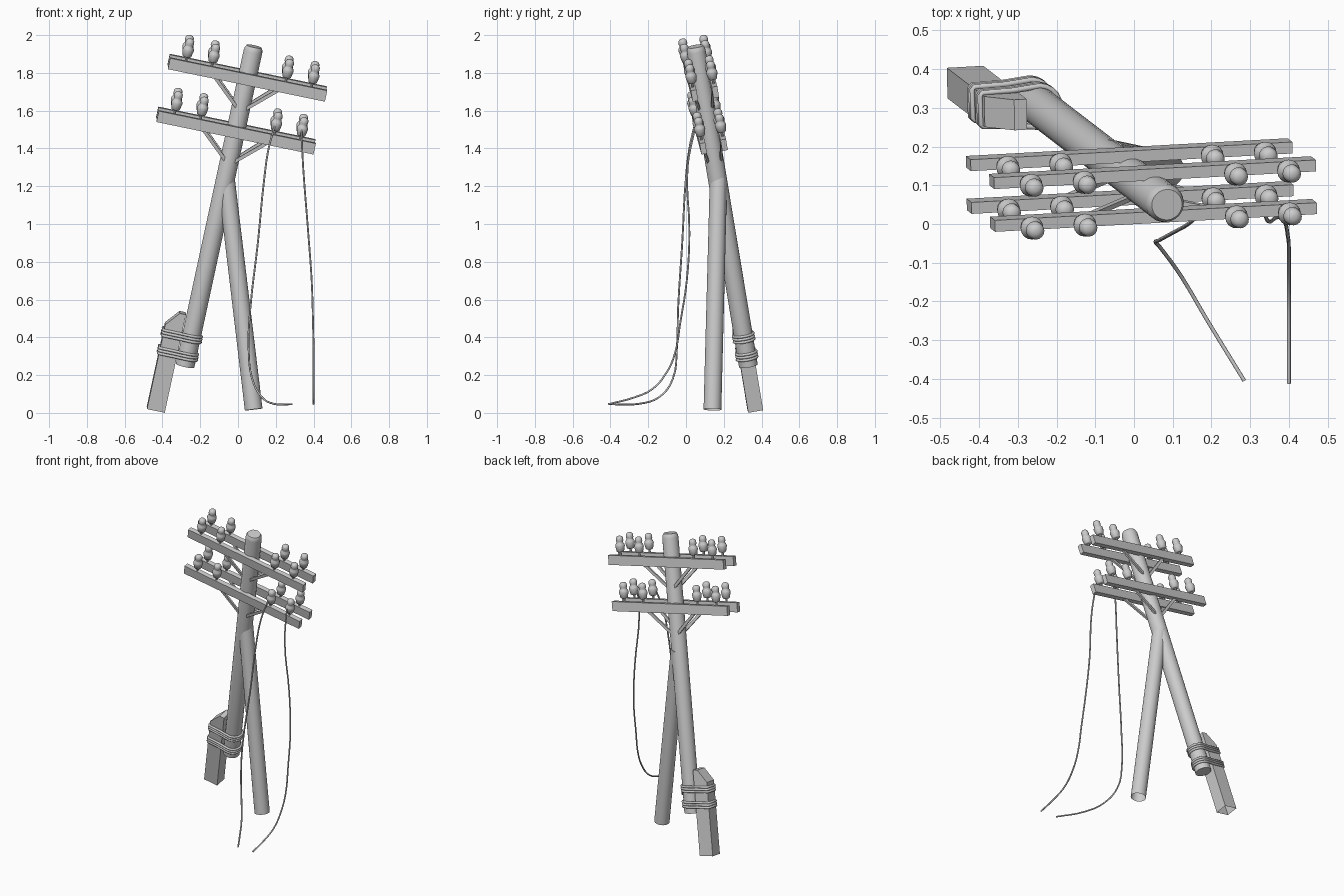
import bpy, bmesh, math
from mathutils import Vector, Matrix

if "Cube" in bpy.data.objects:
    bpy.data.objects.remove(bpy.data.objects["Cube"])

# Leaning frame shared by pole, arms and stub: u across, v back, d along the pole
BASE = Vector((-0.28, 0.33, 0.25))
D = (Vector((0.085, 0.05, 1.94)) - BASE).normalized()
U = Vector((1, 0, 0))
U = (U - D * U.dot(D)).normalized()
U = (U + 0.02 * D.cross(U)).normalized()
V = D.cross(U)


def frame(origin, u, v, d):
    m = Matrix((u, v, d)).transposed().to_4x4()
    m.translation = origin
    return m


POLE = frame(BASE, U, V, D)


def finish(name, bm, matrix, smooth=None):
    bmesh.ops.recalc_face_normals(bm, faces=bm.faces)
    bm.transform(matrix)
    me = bpy.data.meshes.new(name)
    bm.to_mesh(me)
    bm.free()
    ob = bpy.data.objects.new(name, me)
    bpy.context.collection.objects.link(ob)
    if smooth:
        bpy.ops.object.select_all(action='DESELECT')
        ob.select_set(True)
        bpy.context.view_layer.objects.active = ob
        bpy.ops.object.shade_smooth_by_angle(angle=math.radians(smooth))
    return ob


def lathe(name, profile, matrix, sides=24, cap_bottom=True, smooth=40):
    bm = bmesh.new()
    rings = [[bm.verts.new((r * math.cos(2 * math.pi * i / sides),
                            r * math.sin(2 * math.pi * i / sides), z))
              for i in range(sides)] for r, z in profile]
    for a, b in zip(rings, rings[1:]):
        for i in range(sides):
            j = (i + 1) % sides
            bm.faces.new((a[i], a[j], b[j], b[i]))
    bm.faces.new(rings[-1])
    if cap_bottom:
        bm.faces.new(rings[0][::-1])
    return finish(name, bm, matrix, smooth)


def box(name, size, matrix):
    bm = bmesh.new()
    bmesh.ops.create_cube(bm, size=1)
    bmesh.ops.scale(bm, vec=size, verts=bm.verts)
    return finish(name, bm, matrix)


def tube(name, points, radius, cyclic=False, curved=False):
    cu = bpy.data.curves.new(name, 'CURVE')
    cu.dimensions = '3D'
    cu.bevel_depth = radius
    cu.bevel_resolution = 2
    cu.use_fill_caps = not cyclic
    if curved:
        sp = cu.splines.new('BEZIER')
        sp.resolution_u = 4
        sp.bezier_points.add(len(points) - 1)
        for bp, p in zip(sp.bezier_points, points):
            bp.co = p
            bp.handle_left_type = bp.handle_right_type = 'AUTO'
    else:
        sp = cu.splines.new('POLY')
        sp.points.add(len(points) - 1)
        for pt, p in zip(sp.points, points):
            pt.co = (*p, 1)
    sp.use_cyclic_u = cyclic
    ob = bpy.data.objects.new(name, cu)
    bpy.context.collection.objects.link(ob)


# Main pole with a chamfered top
lathe("main_pole", [(0.05, 0), (0.05, 1.725), (0.047, 1.74), (0.04, 1.752)], POLE)

# Diagonal prop, its top buried in the main pole
foot, head = Vector((0.083, 0.14, 0.018)), Vector((-0.063, 0.172, 1.24))
axis = head - foot
lathe("prop_pole", [(0.047, 0), (0.046, axis.length)],
      Matrix.Translation(foot) @ axis.to_track_quat('Z', 'Y').to_matrix().to_4x4(),
      cap_bottom=False)

# Square stub post with a sloped top and an open foot
bm = bmesh.new()
outline = [(-0.151, -0.263), (-0.055, -0.263), (-0.055, 0.275), (-0.088, 0.275), (-0.151, 0.20)]
front = [bm.verts.new((u, -0.04, s)) for u, s in outline]
back = [bm.verts.new((u, 0.04, s)) for u, s in outline]
bm.faces.new(front)
bm.faces.new(back[::-1])
for i in range(1, 5):
    j = (i + 1) % 5
    bm.faces.new((front[i], front[j], back[j], back[i]))
finish("stub_post", bm, POLE)

# Wire lashings around stub and pole
loop = [(-0.155, 0.036), (-0.148, 0.044), (-0.07, 0.046)]
loop += [(0.054 * math.cos(a), 0.054 * math.sin(a))
         for a in (math.radians(105 - 17.5 * k) for k in range(13))]
loop += [(u, -v) for u, v in loop[2::-1]]
for band, s0 in (("lower", 0.057), ("upper", 0.155)):
    for k in (-1, 0, 1):
        tube(f"{band}_lashing", [POLE @ Vector((u, v, s0 + 0.015 * k)) for u, v in loop],
             0.0075, cyclic=True)

# Crossarms in pairs, with insulators, pins and struts
bell = [(0.018, 0.022), (0.023, 0.026), (0.030, 0.060), (0.028, 0.070), (0.021, 0.080),
        (0.0205, 0.086), (0.0235, 0.094), (0.022, 0.110), (0.015, 0.119), (0.006, 0.122)]
for level, s in (("lower", 1.29), ("upper", 1.58)):
    for side, vs in (("front", -1), ("back", 1)):
        tag = f"{level}_{side}"
        box(f"{tag}_crossarm", (0.85, 0.03, 0.06),
            POLE @ Matrix.Translation((0, 0.056 * vs, s)))
        for u in (-0.34, -0.2, 0.2, 0.34):
            m = POLE @ Matrix.Translation((u, 0.056 * vs, s + 0.03))
            lathe(f"{tag}_insulator", bell, m, 16)
            lathe(f"{tag}_pin", [(0.007, -0.01), (0.007, 0.03)], m, 8)
        for us in (-1, 1):
            a = POLE @ Vector((0.025 * us, 0.034 * vs, s - 0.16))
            b = POLE @ Vector((0.175 * us, 0.054 * vs, s - 0.02))
            z = (b - a).normalized()
            y = (V - z * V.dot(z)).normalized()
            box(f"{tag}_strut", (0.018, 0.012, (b - a).length),
                frame((a + b) / 2, y.cross(z), y, z))

# Two broken wires hanging to the ground
tube("inner_loose_wire", [(0.195, 0.045, 1.52), (0.162, 0.018, 1.40), (0.14, 0, 1.25),
                          (0.105, -0.02, 0.9), (0.065, -0.042, 0.55), (0.056, -0.048, 0.35),
                          (0.075, -0.07, 0.18), (0.125, -0.14, 0.085), (0.19, -0.25, 0.048),
                          (0.285, -0.405, 0.046)], 0.005, curved=True)
tube("outer_loose_wire", [(0.335, 0.045, 1.5), (0.345, 0.008, 1.3), (0.372, 0.018, 0.95),
                          (0.39, 0.004, 0.7), (0.397, -0.03, 0.48), (0.4, -0.06, 0.31),
                          (0.4, -0.105, 0.21), (0.4, -0.18, 0.125), (0.4, -0.28, 0.08),
                          (0.4, -0.412, 0.046)], 0.005, curved=True)
